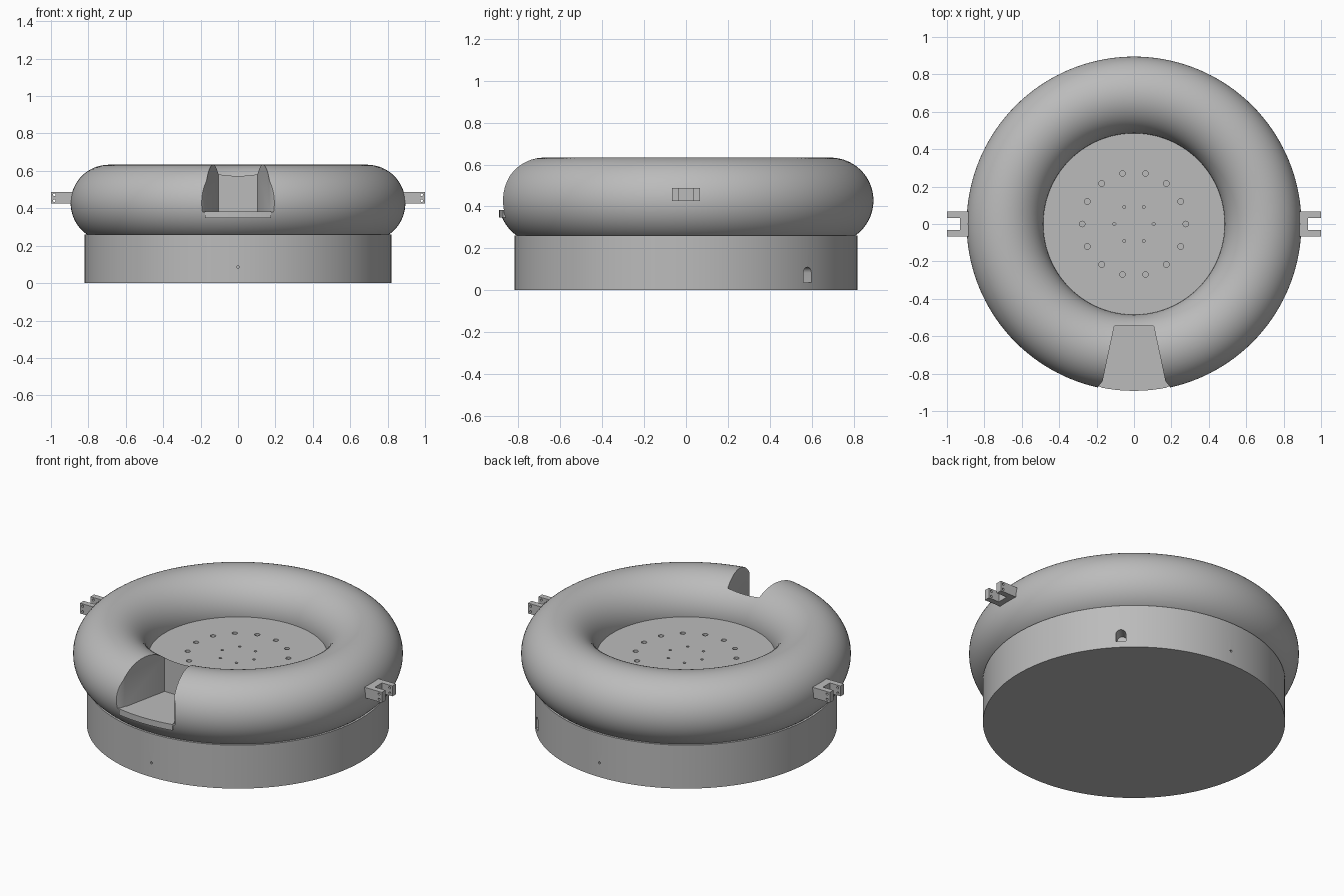
import bpy, bmesh
from math import pi, sin, cos, radians
from mathutils import Matrix, Vector

if "Cube" in bpy.data.objects:
    bpy.data.objects.remove(bpy.data.objects["Cube"], do_unlink=True)

grey = bpy.data.materials.new("plain grey")
grey.use_nodes = True
colour = (0.5, 0.5, 0.5, 1)
grey.diffuse_color = colour
grey.node_tree.nodes["Principled BSDF"].inputs["Base Color"].default_value = colour


def make(name, bm):
    bmesh.ops.recalc_face_normals(bm, faces=bm.faces)
    mesh = bpy.data.meshes.new(name)
    bm.to_mesh(mesh)
    bm.free()
    mesh.materials.append(grey)
    ob = bpy.data.objects.new(name, mesh)
    bpy.context.collection.objects.link(ob)
    return ob


def rod(bm, centre, radius, depth, axis=(0, 0, 1), sides=24):
    turn = Vector((0, 0, 1)).rotation_difference(Vector(axis)).to_matrix().to_4x4()
    bmesh.ops.create_cone(bm, cap_ends=True, segments=sides, radius1=radius, radius2=radius,
                          depth=depth, matrix=Matrix.Translation(centre) @ turn)


def prism(bm, outline, z0, z1):
    """Extrude a plan outline between two heights."""
    face = bm.faces.new([bm.verts.new((x, y, z0)) for x, y in outline])
    up = bmesh.ops.extrude_face_region(bm, geom=[face])["geom"]
    bmesh.ops.translate(bm, vec=(0, 0, z1 - z0),
                        verts=[v for v in up if isinstance(v, bmesh.types.BMVert)])


def cut(ob, bm):
    cutter = make("cutter", bm)
    cutter.hide_render = True
    mod = ob.modifiers.new("cut", "BOOLEAN")
    mod.operation, mod.solver, mod.object = "DIFFERENCE", "EXACT", cutter
    bpy.context.view_layer.objects.active = ob
    bpy.ops.object.modifier_apply(modifier=mod.name)
    bpy.data.objects.remove(cutter, do_unlink=True)


def smooth(ob, angle=30):
    bpy.ops.object.select_all(action="DESELECT")
    ob.select_set(True)
    bpy.context.view_layer.objects.active = ob
    bpy.ops.object.shade_smooth_by_angle(angle=radians(angle))


# Base drum with a cable slot and two pin holes
bm = bmesh.new()
rod(bm, (0, 0, 0.13), 0.82, 0.26, sides=128)
base = make("base_drum", bm)
bm = bmesh.new()
slot_dir = Vector((cos(pi / 4), sin(pi / 4), 0))
side = Vector((-slot_dir.y, slot_dir.x, 0)) * 0.027
arch = [(-1, 0.037)] + [(-cos(i * pi / 10), 0.083 + 0.027 * sin(i * pi / 10)) for i in range(11)] + [(1, 0.037)]
loops = [[bm.verts.new(slot_dir * r + side * s + Vector((0, 0, z))) for s, z in arch] for r in (0.74, 0.86)]
for loop in loops:
    bm.faces.new(loop)
for i in range(len(arch)):
    j = (i + 1) % len(arch)
    bm.faces.new((loops[0][i], loops[0][j], loops[1][j], loops[1][i]))
for s in (-1, 1):
    rod(bm, (0, 0.82 * s, 0.085), 0.007, 0.06, (0, 1, 0), 12)
cut(base, bm)
smooth(base)

# Inner floor with two circles of holes
bm = bmesh.new()
rod(bm, (0, 0, 0.33), 0.5, 0.18, sides=96)
floor = make("inner_floor", bm)
bm = bmesh.new()
for count, ring, radius in ((14, 0.277, 0.015), (6, 0.105, 0.008)):
    for i in range(count):
        a = 2 * pi * i / count
        rod(bm, (ring * cos(a), ring * sin(a), 0.42), radius, 0.06)
cut(floor, bm)
smooth(floor)

# Round ring with a tapered notch that flares at the front
bpy.ops.mesh.primitive_torus_add(major_segments=144, minor_segments=64, major_radius=0.69,
                                 minor_radius=0.205, location=(0, 0, 0.428))
ring = bpy.context.object
ring.name = "round_ring"
ring.data.materials.append(grey)
bm = bmesh.new()
half = [(0.105, -0.545), (0.168, -0.84), (0.215, -0.9), (0.215, -0.98)]
prism(bm, half + [(-x, y) for x, y in reversed(half)], 0.38, 0.75)
cut(ring, bm)
smooth(ring)

# Curved lip under the notch
bm = bmesh.new()
steps = [-0.2 + 0.04 * i for i in range(11)]
arc = [(0.892 * sin(a), -0.892 * cos(a)) for a in steps]
prism(bm, arc + [(0.84 * sin(a), -0.84 * cos(a)) for a in reversed(steps)], 0.347, 0.383)
smooth(make("notch_lip", bm))

# Forked side brackets with cross holes
for name, s in (("left_bracket", 1), ("right_bracket", -1)):
    bm = bmesh.new()
    fork = [(0.86, -0.067), (1, -0.067), (1, -0.033), (0.93, -0.033),
            (0.93, 0.033), (1, 0.033), (1, 0.067), (0.86, 0.067)]
    prism(bm, [(s * x, y) for x, y in fork], 0.425, 0.487)
    bracket = make(name, bm)
    bm = bmesh.new()
    for z in (0.44, 0.472):
        rod(bm, (s * 0.982, 0, z), 0.007, 0.2, (0, 1, 0), 16)
    cut(bracket, bm)
    smooth(bracket)
